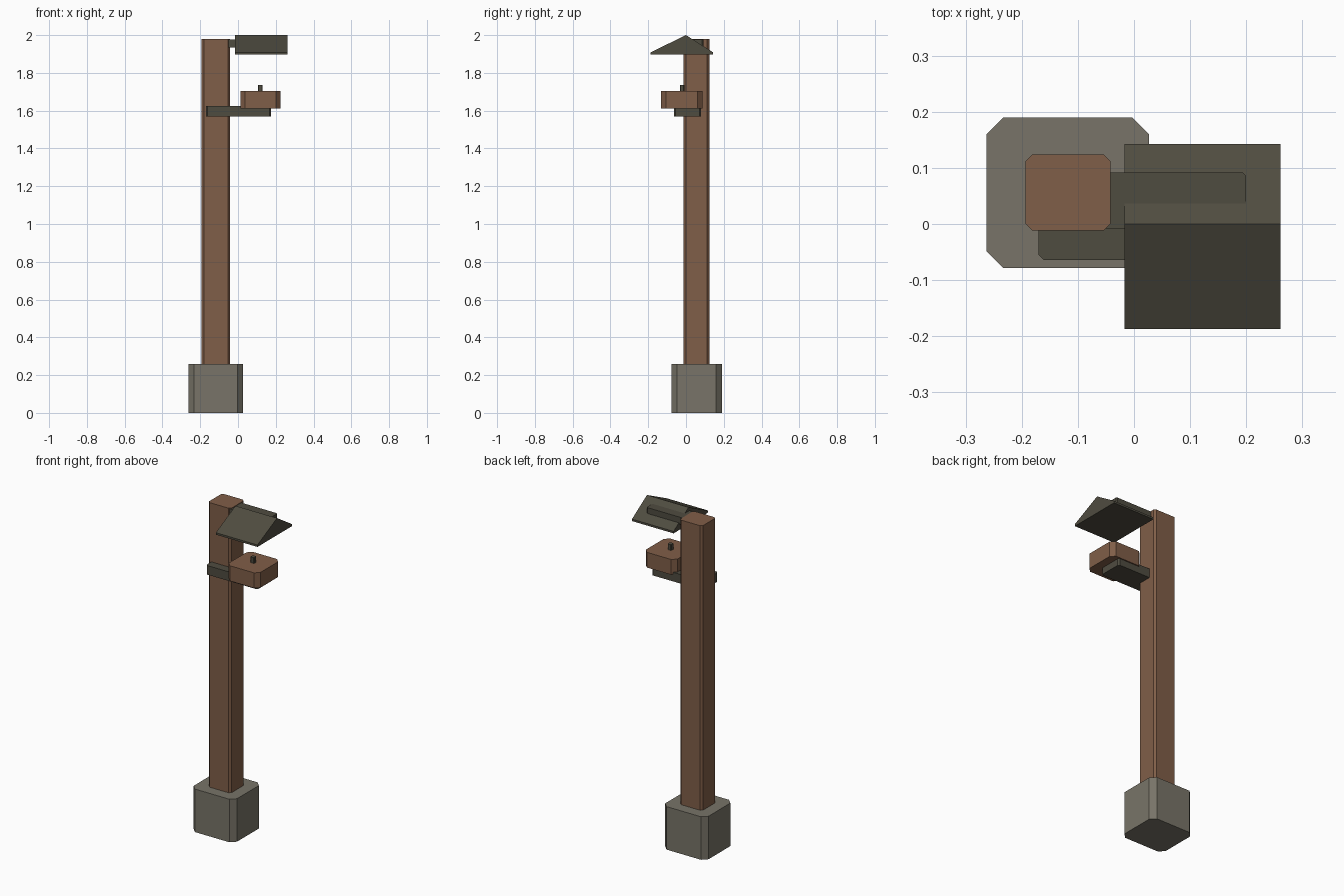
import bpy
import bmesh

cube = bpy.data.objects.get("Cube")
if cube:
    bpy.data.objects.remove(cube, do_unlink=True)


def make_material(name, hex_code):
    srgb = [int(hex_code[i:i + 2], 16) / 255 for i in (0, 2, 4)]
    colour = [((c + 0.055) / 1.055) ** 2.4 for c in srgb] + [1]
    mat = bpy.data.materials.new(name)
    mat.use_nodes = True
    mat.diffuse_color = colour
    mat.node_tree.nodes["Principled BSDF"].inputs["Base Color"].default_value = colour
    return mat


wood = make_material("brown wood", "805e48")
stone = make_material("grey stone", "787468")
iron = make_material("dark iron", "4f4c40")


def extrude_profile(name, points, vector, mat):
    """Sweep a closed flat outline along a vector into a solid."""
    bm = bmesh.new()
    face = bm.faces.new([bm.verts.new(p) for p in points])
    swept = bmesh.ops.extrude_face_region(bm, geom=[face])["geom"]
    bmesh.ops.translate(bm, vec=vector,
                        verts=[v for v in swept if isinstance(v, bmesh.types.BMVert)])
    bmesh.ops.recalc_face_normals(bm, faces=bm.faces)
    mesh = bpy.data.meshes.new(name)
    bm.to_mesh(mesh)
    bm.free()
    mesh.materials.append(mat)
    obj = bpy.data.objects.new(name, mesh)
    bpy.context.collection.objects.link(obj)
    return obj


def chamfered_block(name, x, y, z, cut, mat):
    """Block whose four upright edges are cut off."""
    (x0, x1), (y0, y1), (z0, z1) = x, y, z
    outline = [(x0 + cut, y0), (x1 - cut, y0), (x1, y0 + cut), (x1, y1 - cut),
               (x1 - cut, y1), (x0 + cut, y1), (x0, y1 - cut), (x0, y0 + cut)]
    return extrude_profile(name, [(px, py, z0) for px, py in outline],
                           (0, 0, z1 - z0), mat)


# Footing and post
chamfered_block("stone_base", (-0.263, 0.027), (-0.078, 0.19), (0, 0.26), 0.03, stone)
chamfered_block("post", (-0.193, -0.042), (-0.012, 0.124), (0.2, 1.98), 0.012, wood)

# Brackets passing through the post
chamfered_block("lower_bracket", (-0.17, 0.175), (-0.064, 0.08), (1.57, 1.625), 0.009, iron)
chamfered_block("upper_bracket", (-0.12, 0.2), (-0.008, 0.092), (1.935, 1.977), 0.006, iron)

# Wooden block with its peg
chamfered_block("lamp_block", (0.013, 0.225), (-0.132, 0.087), (1.611, 1.703), 0.025, wood)
chamfered_block("peg", (0.105, 0.13), (-0.033, -0.008), (1.69, 1.737), 0.004, iron)

# Gabled roof with a flat underside
gable = [(-0.187, 1.897), (0.143, 1.897), (0.143, 1.909), (0, 2.0), (-0.187, 1.909)]
extrude_profile("roof", [(-0.017, y, z) for y, z in gable], (0.278, 0, 0), iron)
